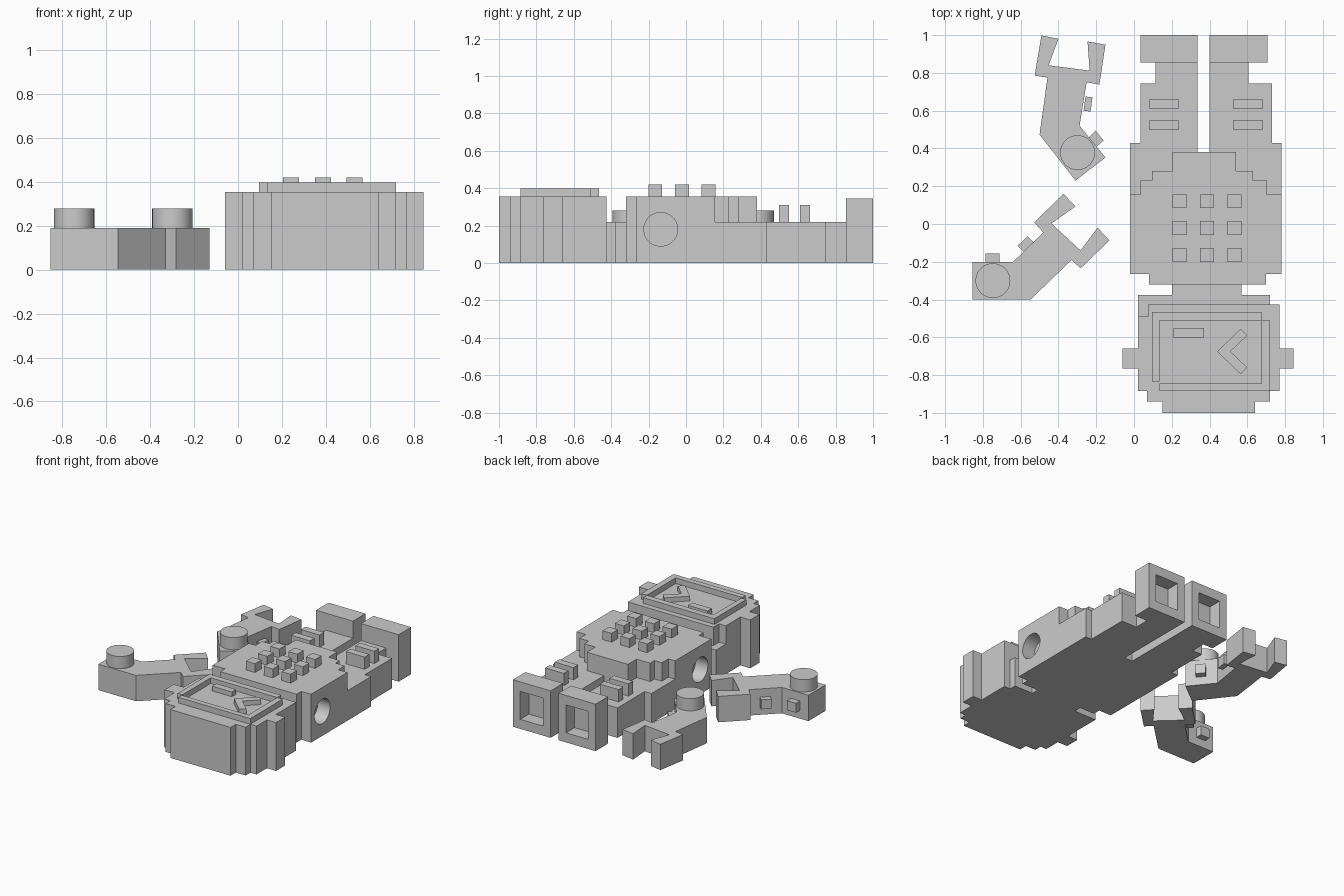
import bpy, bmesh, math
from mathutils import Matrix

grey = bpy.data.materials.new("plain grey")
grey.diffuse_color = (0.6, 0.6, 0.6, 1)


def finish(name, bm):
    bmesh.ops.recalc_face_normals(bm, faces=bm.faces)
    mesh = bpy.data.meshes.new(name)
    bm.to_mesh(mesh)
    bm.free()
    mesh.materials.append(grey)
    ob = bpy.data.objects.new(name, mesh)
    bpy.context.collection.objects.link(ob)
    return ob


def prism(name, outline, z0, z1):
    """Extrude a flat outline from z0 up to z1."""
    bm = bmesh.new()
    face = bm.faces.new([bm.verts.new((x, y, z0)) for x, y in outline])
    top = bmesh.ops.extrude_face_region(bm, geom=[face])["geom"]
    for v in top:
        if isinstance(v, bmesh.types.BMVert):
            v.co.z = z1
    return finish(name, bm)


def box(name, x0, x1, y0, y1, z0, z1):
    return prism(name, [(x0, y0), (x1, y0), (x1, y1), (x0, y1)], z0, z1)


def cylinder(name, centre, r, depth, axis="Z"):
    bm = bmesh.new()
    m = Matrix.Translation(centre)
    if axis == "X":
        m = m @ Matrix.Rotation(math.pi / 2, 4, "Y")
    bmesh.ops.create_cone(bm, cap_ends=True, segments=40, radius1=r,
                          radius2=r, depth=depth, matrix=m)
    return finish(name, bm)


def smooth(ob):
    bpy.ops.object.select_all(action="DESELECT")
    ob.select_set(True)
    bpy.context.view_layer.objects.active = ob
    bpy.ops.object.shade_smooth_by_angle(angle=math.radians(30))


def cut(ob, cutter):
    bpy.context.view_layer.objects.active = ob
    mod = ob.modifiers.new("cut", "BOOLEAN")
    mod.operation, mod.object, mod.solver = "DIFFERENCE", cutter, "EXACT"
    bpy.ops.object.modifier_apply(modifier=mod.name)
    bpy.data.objects.remove(cutter)


# Torso with a stepped lower edge and a round shoulder socket each side
torso = prism("torso", [
    (0.08, -0.32), (0.70, -0.32), (0.70, -0.265), (0.78, -0.265), (0.78, 0.155),
    (0.705, 0.155), (0.705, 0.23), (0.63, 0.23), (0.63, 0.28), (0.54, 0.28),
    (0.54, 0.38), (0.205, 0.38), (0.205, 0.28), (0.095, 0.28), (0.095, 0.23),
    (0.035, 0.23), (0.035, 0.155), (-0.02, 0.155), (-0.02, -0.265), (0.08, -0.265)],
    0, 0.355)
for x in (-0.02, 0.78):
    cut(torso, cylinder("socket_cutter", (x, -0.135, 0.18), 0.09, 0.2, "X"))
smooth(torso)

# Chest buttons
for i in range(3):
    for j in range(3):
        x, y = 0.205 + 0.145 * i, -0.2 + 0.142 * j
        box("chest_button", x, x + 0.073, y, y + 0.073, 0.355, 0.42)

# Legs fit against the torso steps
prism("left_leg", [
    (-0.02, 0.155), (0.035, 0.155), (0.035, 0.23), (0.095, 0.23), (0.095, 0.28),
    (0.205, 0.28), (0.205, 0.38), (0.335, 0.38), (0.335, 0.855), (0.115, 0.855),
    (0.115, 0.745), (0.035, 0.745), (0.035, 0.43), (-0.02, 0.43)], 0, 0.22)
prism("right_leg", [
    (0.78, 0.155), (0.705, 0.155), (0.705, 0.23), (0.63, 0.23), (0.63, 0.28),
    (0.54, 0.28), (0.54, 0.38), (0.40, 0.38), (0.40, 0.855), (0.605, 0.855),
    (0.605, 0.745), (0.73, 0.745), (0.73, 0.43), (0.78, 0.43)], 0, 0.22)

# Feet with square sockets in the soles, and ribs on the legs
for side, x0, x1, rib in (("left", 0.035, 0.335, 0.083), ("right", 0.40, 0.707, 0.528)):
    foot = box(side + "_foot", x0, x1, 0.855, 1.0, 0, 0.345)
    cut(foot, box("sole_cutter", x0 + 0.06, x1 - 0.06, 0.9, 1.1, 0.07, 0.275))
    for y in (0.498, 0.61):
        box(side + "_leg_rib", rib, rib + 0.153, y, y + 0.053, 0.22, 0.31)

# Neck and the low rim behind the head
box("neck", 0.20, 0.57, -0.375, -0.32, 0, 0.22)
prism("head_rim", [(0.02, -0.49), (0.02, -0.375), (0.72, -0.375), (0.72, -0.425),
                   (0.075, -0.425), (0.075, -0.49)], 0, 0.22)

# Head with ears and stepped crown
prism("head", [
    (0.075, -0.425), (0.77, -0.425), (0.77, -0.66), (0.845, -0.66), (0.845, -0.765),
    (0.77, -0.765), (0.77, -0.885), (0.72, -0.885), (0.72, -0.94), (0.64, -0.94),
    (0.64, -1.0), (0.15, -1.0), (0.15, -0.94), (0.07, -0.94), (0.07, -0.885),
    (0.02, -0.885), (0.02, -0.765), (-0.06, -0.765), (-0.06, -0.66), (0.02, -0.66),
    (0.02, -0.49), (0.075, -0.49)], 0, 0.355)

# Raised face frame
for name, x0, x1, y0, y1 in (("lower", 0.095, 0.675, -0.51, -0.465),
                             ("right", 0.675, 0.72, -0.885, -0.51),
                             ("upper", 0.135, 0.675, -0.885, -0.845),
                             ("left", 0.095, 0.135, -0.835, -0.51)):
    box("face_frame_" + name, x0, x1, y0, y1, 0.355, 0.397)

# Eyes: a bar and a chevron
box("bar_eye", 0.21, 0.37, -0.60, -0.55, 0.355, 0.39)
prism("chevron_eye", [(0.565, -0.555), (0.60, -0.59), (0.51, -0.675), (0.60, -0.76),
                      (0.565, -0.795), (0.44, -0.675)], 0.355, 0.39)

# Loose arms with claws, shoulder pegs and elbow studs
arms = {
    "front_arm": ([(-0.855, -0.20), (-0.64, -0.20), (-0.48, -0.045), (-0.528, 0.008),
                   (-0.373, 0.16), (-0.31, 0.093), (-0.437, 0.003), (-0.283, -0.14),
                   (-0.193, -0.02), (-0.13, -0.087), (-0.283, -0.235), (-0.33, -0.19),
                   (-0.548, -0.40), (-0.855, -0.40)], (-0.747, -0.30),
                  [[(-0.786, -0.20), (-0.786, -0.155), (-0.712, -0.155), (-0.712, -0.20)],
                   [(-0.616, -0.115), (-0.564, -0.066), (-0.532, -0.098), (-0.585, -0.147)]]),
    "back_arm": ([(-0.49, 0.998), (-0.40, 0.98), (-0.452, 0.84), (-0.235, 0.812),
                  (-0.246, 0.966), (-0.151, 0.95), (-0.183, 0.738), (-0.251, 0.75),
                  (-0.288, 0.52), (-0.151, 0.352), (-0.31, 0.23), (-0.50, 0.473),
                  (-0.458, 0.775), (-0.526, 0.786)], (-0.299, 0.378),
                 [[(-0.257, 0.675), (-0.22, 0.67), (-0.23, 0.595), (-0.267, 0.60)],
                  [(-0.24, 0.458), (-0.204, 0.495), (-0.161, 0.442), (-0.198, 0.41)]]),
}
for name, (outline, peg, studs) in arms.items():
    prism(name, outline, 0, 0.19)
    smooth(cylinder(name + "_peg", (*peg, 0.235), 0.092, 0.09))
    for stud in studs:
        prism(name + "_stud", stud, 0.06, 0.13)
